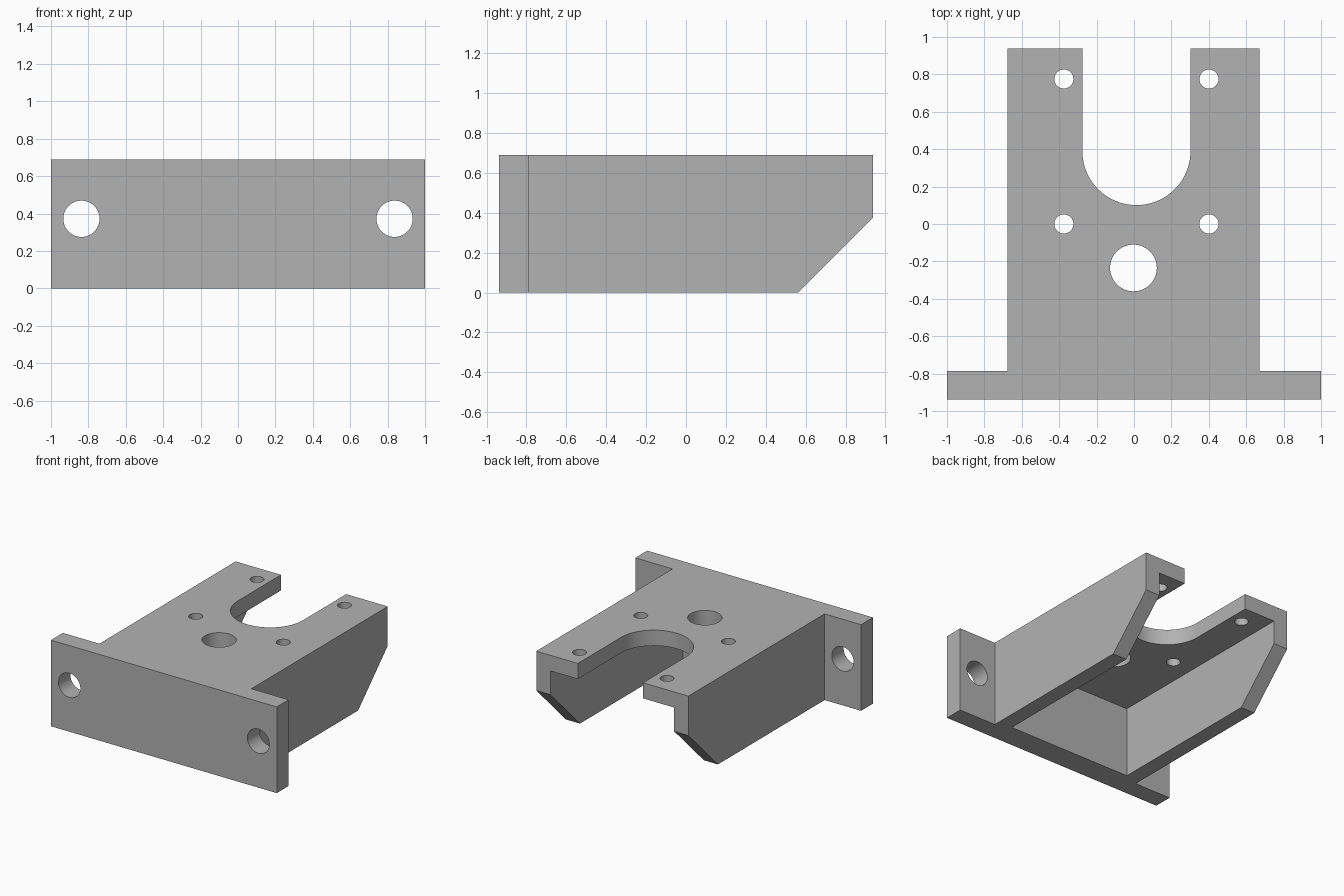
import bpy
import bmesh
from math import cos, sin, pi, radians
from mathutils import Vector

cube = bpy.data.objects.get("Cube")
if cube:
    bpy.data.objects.remove(cube, do_unlink=True)

# One grey for the whole part
GREY = (0.448, 0.448, 0.448, 1)
grey = bpy.data.materials.new("machined_grey")
grey.use_nodes = True
grey.diffuse_color = GREY
grey.node_tree.nodes["Principled BSDF"].inputs["Base Color"].default_value = GREY

# Main sizes
BACK, FRONT = 0.9375, -0.9375
HEIGHT = 0.69
LEFT, RIGHT = 0.67, -0.677
WALL = 0.125
FLANGE_BACK = -0.787
OVER = 0.1


def prism(name, points, axis, start, end):
    """Extrude a 2D outline along x, y or z between start and end."""
    place = {
        "x": lambda a, b, t: Vector((t, a, b)),
        "y": lambda a, b, t: Vector((a, t, b)),
        "z": lambda a, b, t: Vector((a, b, t)),
    }[axis]
    bm = bmesh.new()
    face = bm.faces.new([bm.verts.new(place(a, b, start)) for a, b in points])
    new = bmesh.ops.extrude_face_region(bm, geom=[face])["geom"]
    verts = [v for v in new if isinstance(v, bmesh.types.BMVert)]
    bmesh.ops.translate(bm, verts=verts, vec=place(0, 0, end - start))
    bmesh.ops.recalc_face_normals(bm, faces=bm.faces)
    mesh = bpy.data.meshes.new(name)
    bm.to_mesh(mesh)
    bm.free()
    mesh.materials.append(grey)
    obj = bpy.data.objects.new(name, mesh)
    bpy.context.collection.objects.link(obj)
    return obj


def arc(cx, cy, r, a0=0, a1=2 * pi, n=48):
    return [(cx + r * cos(a0 + (a1 - a0) * i / n),
             cy + r * sin(a0 + (a1 - a0) * i / n)) for i in range(n)]


def rect(a0, b0, a1, b1):
    return [(a0, b0), (a1, b0), (a1, b1), (a0, b1)]


# Solid block with the wide mounting flange at the front
bracket = prism("mounting_bracket", [
    (-1, FRONT), (1, FRONT), (1, FLANGE_BACK), (LEFT, FLANGE_BACK),
    (LEFT, BACK), (RIGHT, BACK), (RIGHT, FLANGE_BACK), (-1, FLANGE_BACK),
], "z", 0, HEIGHT)

# Pocket below the top plate, open at the back and bottom
PLATE_BOTTOM = HEIGHT - WALL
cutters = [prism("pocket_cutter",
                 rect(RIGHT + WALL, -0.74, LEFT - WALL, BACK + OVER),
                 "z", -OVER, PLATE_BOTTOM)]

# Sloped lower back corner
cutters.append(prism("slope_cutter",
                     [(0.5625 - OVER, -OVER), (BACK + OVER, -OVER),
                      (BACK + OVER, 0.375 + OVER)], "x", -1, 1))

# Round-ended slot in the top plate
SLOT_X, SLOT_Y, SLOT_R = 0.013, 0.39, 0.289
slot = arc(SLOT_X, SLOT_Y, SLOT_R, pi, 2 * pi) + [
    (SLOT_X + SLOT_R, SLOT_Y), (SLOT_X + SLOT_R, BACK + OVER),
    (SLOT_X - SLOT_R, BACK + OVER)]
cutters.append(prism("slot_cutter", slot, "z", PLATE_BOTTOM - OVER, HEIGHT + OVER))

# Plate holes: one large and four small
holes = [(-0.003, -0.235, 0.125)]
holes += [(SLOT_X + s * 0.388, y, 0.051) for s in (-1, 1) for y in (0, 0.775)]
for x, y, r in holes:
    cutters.append(prism("plate_hole_cutter", arc(x, y, r), "z",
                         PLATE_BOTTOM - OVER, HEIGHT + OVER))

# Bolt holes through the flange ears
for side in (-1, 1):
    cutters.append(prism("bolt_hole_cutter", arc(side * 0.837, 0.372, 0.097), "y",
                         FRONT - OVER, FLANGE_BACK + OVER))

# Cut everything, then remove the cutters
bpy.ops.object.select_all(action="DESELECT")
bpy.context.view_layer.objects.active = bracket
bracket.select_set(True)
for cutter in cutters:
    cutter.hide_render = True
    mod = bracket.modifiers.new("cut", "BOOLEAN")
    mod.operation = "DIFFERENCE"
    mod.solver = "EXACT"
    mod.object = cutter
    bpy.ops.object.modifier_apply(modifier=mod.name)
    bpy.data.objects.remove(cutter, do_unlink=True)

bpy.ops.object.shade_smooth_by_angle(angle=radians(30))
